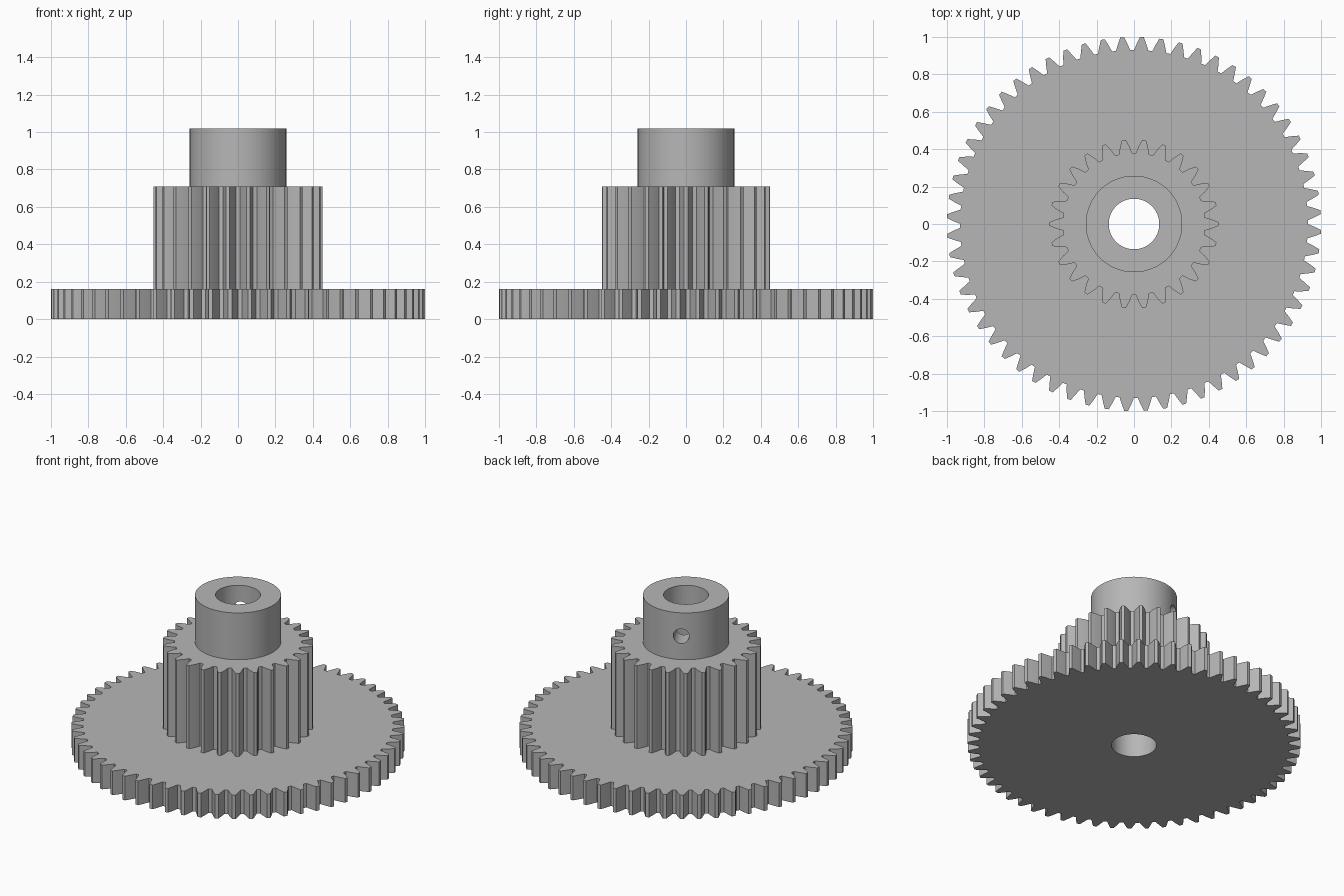
import bpy
import bmesh
from math import cos, sin, pi, radians
from mathutils import Vector

cube = bpy.data.objects.get("Cube")
if cube:
    bpy.data.objects.remove(cube, do_unlink=True)

BORE = 0.135

steel = bpy.data.materials.new("plain_grey")
steel.use_nodes = True
GREY = (0.47, 0.47, 0.47, 1)
steel.diffuse_color = GREY
steel.node_tree.nodes["Principled BSDF"].inputs["Base Color"].default_value = GREY


def polar(radius, angle):
    return Vector((radius * cos(angle), radius * sin(angle)))


def gear_outline(teeth, root, tip, root_half, tip_half, phase):
    """Closed outline; half widths are fractions of the tooth pitch."""
    pitch = 2 * pi / teeth
    middle = (root + tip) / 2
    half = [(root, -root_half), (middle, -0.25), (tip, -tip_half)]
    tooth = half + [(r, -a) for r, a in reversed(half)]
    return [polar(r, phase + (k + a) * pitch) for k in range(teeth) for r, a in tooth]


def bored_prism(name, outline, z0, z1):
    """Extrude an outline with a round bore down its axis."""
    bm = bmesh.new()
    inner = [p.normalized() * BORE for p in outline]
    loops = [[bm.verts.new((p.x, p.y, z)) for p in pts]
             for pts, z in ((outline, z0), (outline, z1), (inner, z1), (inner, z0))]
    n = len(outline)
    for a, b in zip(loops, loops[1:] + loops[:1]):
        for i in range(n):
            j = (i + 1) % n
            bm.faces.new((a[i], a[j], b[j], b[i]))
    bmesh.ops.recalc_face_normals(bm, faces=bm.faces)
    mesh = bpy.data.meshes.new(name)
    bm.to_mesh(mesh)
    bm.free()
    mesh.materials.append(steel)
    obj = bpy.data.objects.new(name, mesh)
    bpy.context.collection.objects.link(obj)
    return obj


def activate(obj):
    bpy.ops.object.select_all(action="DESELECT")
    obj.select_set(True)
    bpy.context.view_layer.objects.active = obj


# Stacked gears and collar
wheel = bored_prism("large_gear", gear_outline(60, 0.93, 1.0, 0.39, 0.1, radians(3.6)), 0, 0.16)
pinion = bored_prism("small_gear", gear_outline(26, 0.38, 0.452, 0.38, 0.09, 0), 0.16, 0.71)
circle = [polar(0.258, 2 * pi * i / 96) for i in range(96)]
collar = bored_prism("collar", circle, 0.71, 1.02)

# Set screw hole through one wall of the collar
direction = polar(0.22, radians(118.5)).to_3d()
bpy.ops.mesh.primitive_cylinder_add(vertices=32, radius=0.048, depth=0.3,
                                    location=direction + Vector((0, 0, 0.865)),
                                    rotation=direction.to_track_quat("Z", "Y").to_euler())
cutter = bpy.context.object
cutter.name = "screw_hole_cutter"
cutter.hide_render = True
cutter.data.materials.append(steel)
hole = collar.modifiers.new("screw_hole", "BOOLEAN")
hole.operation = "DIFFERENCE"
hole.solver = "EXACT"
hole.object = cutter
activate(collar)
bpy.ops.object.modifier_apply(modifier=hole.name)
bpy.data.objects.remove(cutter, do_unlink=True)

# Smooth round walls, crisp edges
for part in (wheel, pinion, collar):
    activate(part)
    bpy.ops.object.shade_smooth_by_angle(angle=radians(20))
